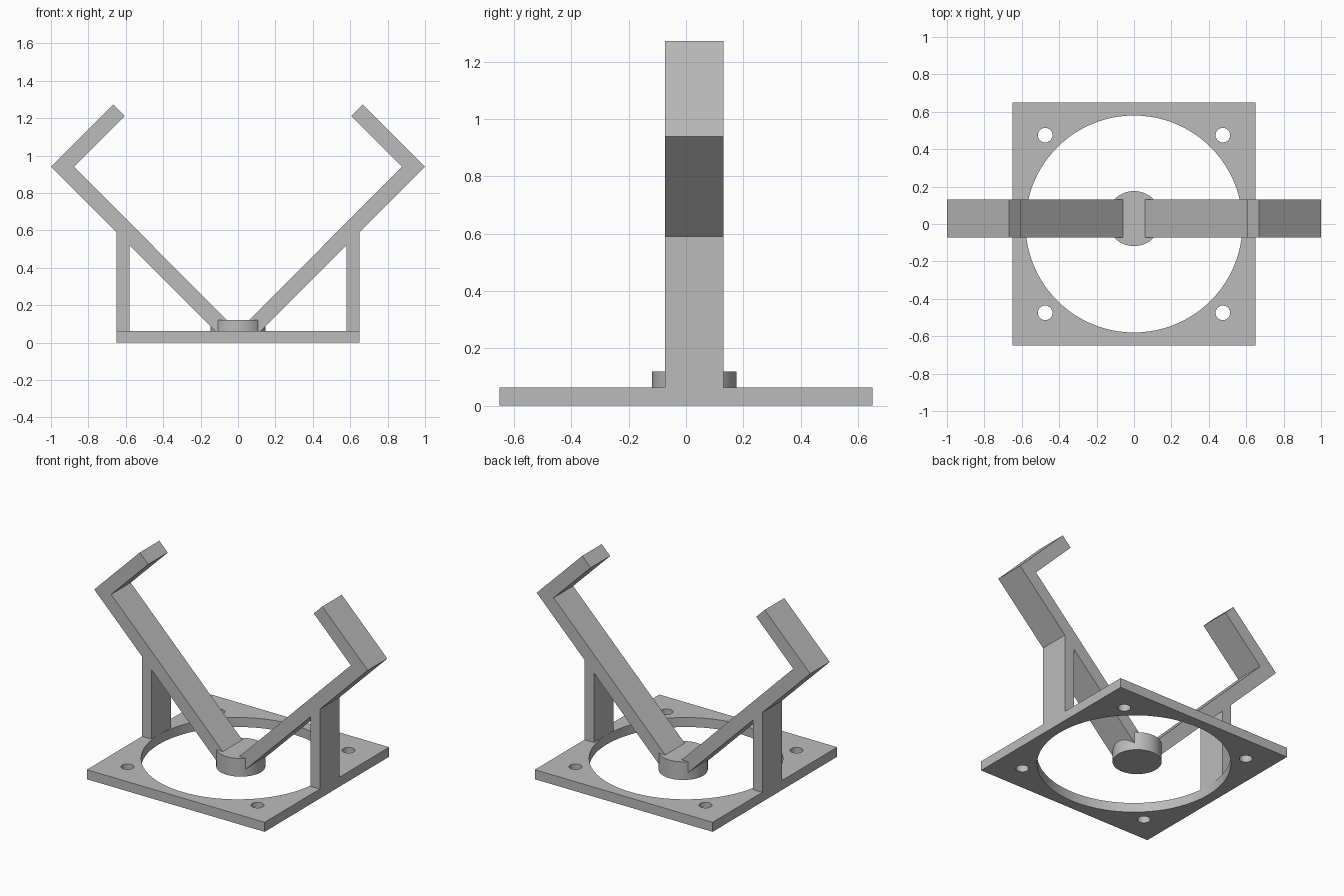
import bpy
import bmesh
from math import radians

if "Cube" in bpy.data.objects:
    bpy.data.objects.remove(bpy.data.objects["Cube"], do_unlink=True)

gray = bpy.data.materials.new("light gray")
gray.use_nodes = True
color = (0.5, 0.5, 0.5, 1)
gray.diffuse_color = color
gray.node_tree.nodes["Principled BSDF"].inputs["Base Color"].default_value = color

PLATE_HALF, PLATE_TOP = 0.65, 0.063
ARM_FRONT, ARM_BACK = -0.073, 0.131


def finish(name, bm):
    bmesh.ops.recalc_face_normals(bm, faces=bm.faces)
    mesh = bpy.data.meshes.new(name)
    bm.to_mesh(mesh)
    bm.free()
    obj = bpy.data.objects.new(name, mesh)
    bpy.context.collection.objects.link(obj)
    mesh.materials.append(gray)
    return obj


def cylinder(name, x, y, bottom, top, radius, segments=96):
    bm = bmesh.new()
    bmesh.ops.create_cone(bm, cap_ends=True, segments=segments, radius1=radius,
                          radius2=radius, depth=top - bottom)
    bmesh.ops.translate(bm, verts=bm.verts, vec=(x, y, (top + bottom) / 2))
    return finish(name, bm)


def activate(obj):
    bpy.ops.object.select_all(action="DESELECT")
    obj.select_set(True)
    bpy.context.view_layer.objects.active = obj


def smooth(obj):
    activate(obj)
    bpy.ops.object.shade_smooth_by_angle(angle=radians(30))


# Square base plate
bm = bmesh.new()
bmesh.ops.create_cube(bm, size=1)
bmesh.ops.scale(bm, verts=bm.verts, vec=(2 * PLATE_HALF, 2 * PLATE_HALF, PLATE_TOP))
bmesh.ops.translate(bm, verts=bm.verts, vec=(0, 0, PLATE_TOP / 2))
plate = finish("base_plate", bm)

# Central opening and four corner screw holes
cutters = [cylinder("opening_cutter", 0, 0, -0.1, 0.2, 0.58)]
for sx in (-1, 1):
    for sy in (-1, 1):
        cutters.append(cylinder("screw_hole_cutter", sx * 0.475, sy * 0.475,
                                -0.1, 0.2, 0.039, 48))
activate(plate)
for cutter in cutters:
    cutter.hide_render = True
    cut = plate.modifiers.new("hole", "BOOLEAN")
    cut.operation = "DIFFERENCE"
    cut.solver = "EXACT"
    cut.object = cutter
    bpy.ops.object.modifier_apply(modifier=cut.name)
for cutter in cutters:
    bpy.data.objects.remove(cutter, do_unlink=True)
smooth(plate)

# Round hub where the arms meet
smooth(cylinder("center_hub", 0, 0.029, 0, 0.12, 0.147))

# Hooked arm with its upright post, as one profile mirrored to the other side
profile = [(0.06, 0), (0.58, 0.52), (0.58, PLATE_TOP), (0.65, PLATE_TOP),
           (0.65, 0.59), (1, 0.94), (0.667, 1.273), (0.605, 1.211),
           (0.876, 0.94), (0.06, 0.12)]
bm = bmesh.new()
face = bm.faces.new([bm.verts.new((x, ARM_FRONT, z)) for x, z in profile])
side = bmesh.ops.extrude_face_region(bm, geom=[face])["geom"]
bmesh.ops.translate(bm, verts=[v for v in side if isinstance(v, bmesh.types.BMVert)],
                    vec=(0, ARM_BACK - ARM_FRONT, 0))
arms = finish("hooked_arms", bm)
arms.modifiers.new("mirror", "MIRROR").use_clip = False
